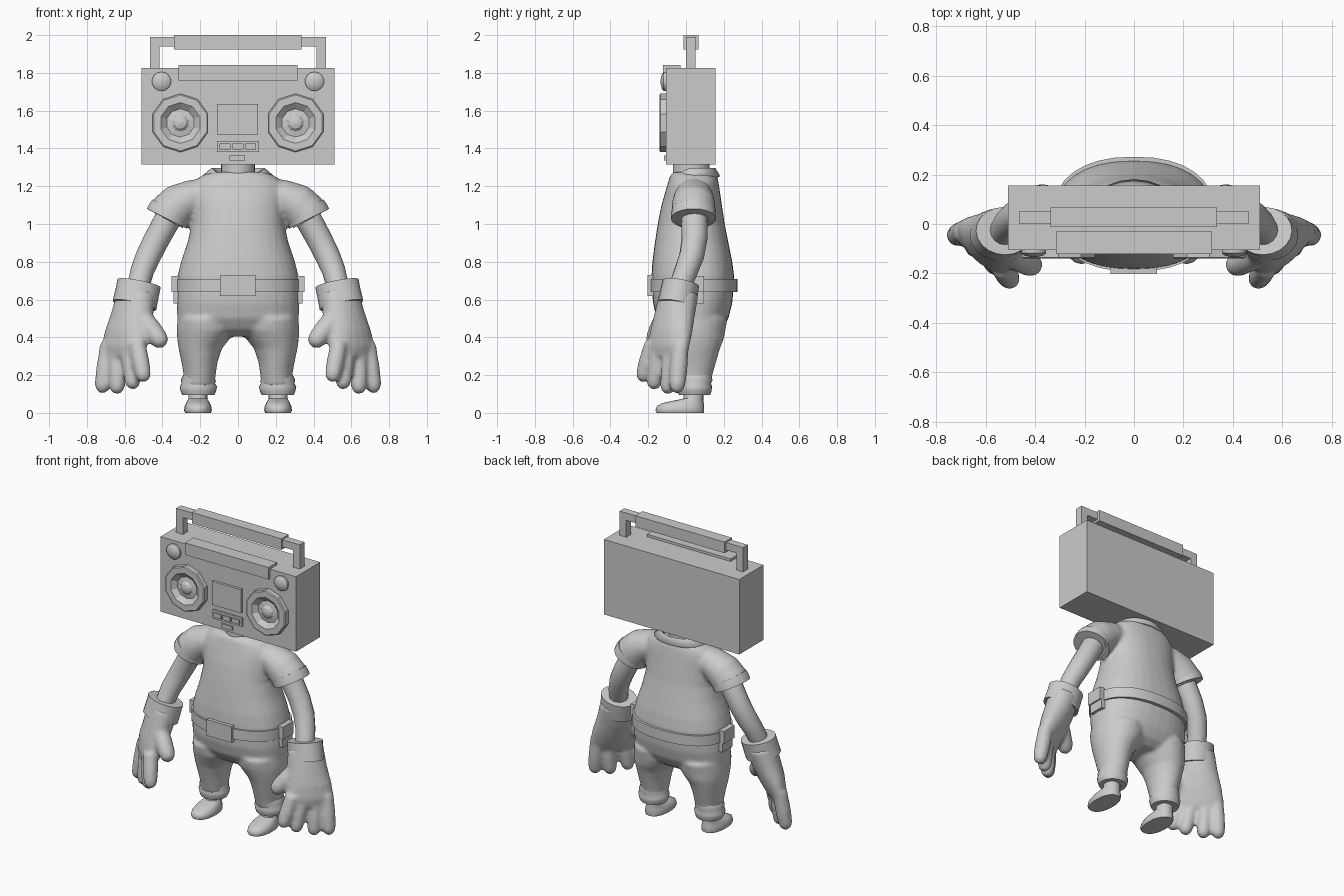
import bpy, bmesh, math
from mathutils import Vector

grey = bpy.data.materials.new("plain grey")
grey.diffuse_color = (0.6, 0.6, 0.6, 1)


def ring(z, x0, x1, y0, y1, n=24, e=2.0):
    """Horizontal superellipse ring filling the given bounds."""
    pts = []
    for i in range(n):
        a = 2 * math.pi * i / n
        c, s = math.cos(a), math.sin(a)
        u = math.copysign(abs(c) ** (2 / e), c)
        v = math.copysign(abs(s) ** (2 / e), s)
        pts.append(Vector(((x0 + x1) / 2 + u * (x1 - x0) / 2,
                           (y0 + y1) / 2 + v * (y1 - y0) / 2, z)))
    return pts


def tube(path, n=14, side=(0, 1, 0)):
    """Rings along a path of (x, y, z, radius along side, radius across)."""
    pts = [Vector(p[:3]) for p in path]
    rings = []
    for i, p in enumerate(path):
        t = (pts[min(i + 1, len(pts) - 1)] - pts[max(i - 1, 0)]).normalized()
        u = Vector(side)
        u = (u - t * u.dot(t)).normalized()
        v = t.cross(u)
        rings.append([pts[i] + u * p[3] * math.cos(2 * math.pi * k / n)
                      + v * p[4] * math.sin(2 * math.pi * k / n) for k in range(n)])
    return rings


def rounded(a, b, r):
    """Finger-like capsule path from a to b, tapering to a round tip."""
    a, b = Vector(a), Vector(b)
    d = (b - a).normalized()
    steps = [(a, r), (a.lerp(b, 0.5), r * 1.05), (b - d * r, r * 0.95),
             (b - d * r * 0.35, r * 0.75), (b, r * 0.25)]
    return tube([(*p, q, q) for p, q in steps], 12, (0.7, 0.7, 0))


def lathe(x, z, profile, n):
    """Rings of (radius, y) around an axis parallel to y."""
    return [[Vector((x + r * math.sin(2 * math.pi * k / n), y,
                     z + r * math.cos(2 * math.pi * k / n))) for k in range(n)]
            for r, y in profile]


def build(name, lofts, smooth=True, mirror=False, blend=0, angle=40):
    """One object out of capped lofts, optionally fused and mirrored."""
    bm = bmesh.new()
    for rings in lofts:
        vs = [[bm.verts.new(p) for p in r] for r in rings]
        n = len(vs[0])
        for a, b in zip(vs, vs[1:]):
            for k in range(n):
                bm.faces.new((a[k], a[(k + 1) % n], b[(k + 1) % n], b[k]))
        bm.faces.new(vs[0][::-1])
        bm.faces.new(vs[-1])
    return finish(name, bm, smooth, mirror, blend, angle)


def finish(name, bm, smooth=False, mirror=False, blend=0, angle=40):
    bmesh.ops.recalc_face_normals(bm, faces=bm.faces)
    me = bpy.data.meshes.new(name)
    bm.to_mesh(me)
    bm.free()
    me.materials.append(grey)
    ob = bpy.data.objects.new(name, me)
    bpy.context.collection.objects.link(ob)
    if smooth:
        bpy.ops.object.select_all(action='DESELECT')
        ob.select_set(True)
        bpy.context.view_layer.objects.active = ob
        if blend:
            bpy.ops.object.shade_smooth()
        else:
            bpy.ops.object.shade_smooth_by_angle(angle=math.radians(angle))
    if blend:
        m = ob.modifiers.new("fuse", 'REMESH')
        m.mode, m.voxel_size, m.use_smooth_shade = 'VOXEL', 0.012, True
        m = ob.modifiers.new("soften", 'SMOOTH')
        m.factor, m.iterations = 0.5, blend
    if mirror:
        m = ob.modifiers.new("mirror", 'MIRROR')
        m.use_clip = m.use_mirror_merge = False
    return ob


def box(name, x0, x1, y0, y1, z0, z1, mirror=False):
    bm = bmesh.new()
    bmesh.ops.create_cube(bm, size=1)
    for v in bm.verts:
        v.co = ((x0 + x1) / 2 + v.co.x * (x1 - x0), (y0 + y1) / 2 + v.co.y * (y1 - y0),
                (z0 + z1) / 2 + v.co.z * (z1 - z0))
    return finish(name, bm, mirror=mirror)


# Boombox head
box("radio_body", -0.51, 0.51, -0.105, 0.155, 1.315, 1.825)
box("handle_post", 0.415, 0.465, 0.0, 0.05, 1.82, 1.99, True)
box("handle_arm", 0.33, 0.416, 0.0, 0.05, 1.94, 1.99, True)
box("handle_grip", -0.338, 0.335, -0.012, 0.067, 1.925, 2.0)
box("tuner_bar", -0.315, 0.315, -0.122, -0.03, 1.76, 1.842)
box("tape_window", -0.11, 0.107, -0.122, -0.1, 1.475, 1.635)
box("button_panel", -0.11, 0.11, -0.115, -0.1, 1.38, 1.44)
for i in range(3):
    box("button", -0.097 + i * 0.068, -0.04 + i * 0.068, -0.124, -0.11, 1.395, 1.425)
box("small_button", -0.045, 0.036, -0.116, -0.1, 1.335, 1.362)
build("speaker", [lathe(0.305, 1.535, [(0.155, -0.1), (0.155, -0.135), (0.148, -0.14),
      (0.108, -0.14), (0.075, -0.112), (0.045, -0.118), (0.03, -0.132), (0.008, -0.137)], 10)],
      False, True)
build("knob", [lathe(0.405, 1.755, [(0.051, -0.1), (0.051, -0.118), (0.038, -0.128),
      (0.012, -0.134)], 14)], True, True)

# Neck and open collar
build("neck", [[ring(z, -0.09, 0.09, -0.07, 0.125) for z in (1.15, 1.32)]])
bm = bmesh.new()
rows = []
N = 20
for i in range(N + 1):
    a = math.radians(-84 + 348 * i / N)
    f = max(0, -math.sin(a)) ** 2
    c, s = math.cos(a), math.sin(a)
    rows.append([bm.verts.new((c * rx, 0.04 + s * ry, z - f * d)) for rx, ry, z, d in
                 ((0.11, 0.105, 1.265, 0.06), (0.14, 0.115, 1.29, 0.07), (0.185, 0.135, 1.25, 0.055))])
for a, b in zip(rows, rows[1:]):
    for k in range(2):
        bm.faces.new((a[k], b[k], b[k + 1], a[k + 1]))
collar = finish("collar", bm, True, angle=60)
m = collar.modifiers.new("thickness", 'SOLIDIFY')
m.thickness, m.offset = 0.014, 0

# Shirt: torso fused with both short sleeves
torso = [ring(z, -w, w, f, b, 32, 2.3) for z, w, f, b in (
    (0.65, 0.318, -0.18, 0.255), (0.72, 0.322, -0.183, 0.255), (0.8, 0.302, -0.178, 0.245),
    (0.9, 0.268, -0.165, 0.225), (1.0, 0.245, -0.15, 0.205), (1.1, 0.245, -0.13, 0.19),
    (1.17, 0.25, -0.11, 0.18), (1.22, 0.235, -0.095, 0.172), (1.255, 0.195, -0.085, 0.165),
    (1.275, 0.14, -0.065, 0.14))]
sleeves = [tube([(s * x, 0.04, z, r, q) for x, z, r, q in (
    (0.16, 1.155, 0.09, 0.09), (0.24, 1.14, 0.105, 0.095), (0.31, 1.105, 0.115, 0.112),
    (0.355, 1.06, 0.118, 0.116), (0.37, 1.035, 0.115, 0.115))], 20) for s in (1, -1)]
build("shirt", [torso] + sleeves, blend=5)
build("sleeve_cuff", [tube([(0.352, 0.04, 1.075, 0.116, 0.114), (0.366, 0.04, 1.05, 0.12, 0.118),
      (0.377, 0.04, 1.028, 0.12, 0.118), (0.3775, 0.04, 1.027, 0.1, 0.098),
      (0.37, 0.04, 1.04, 0.095, 0.093)], 20)], True, True)

# Arms
build("arm", [tube([(0.33, 0.04, 1.09, 0.07, 0.07), (0.375, 0.045, 1.02, 0.071, 0.07),
      (0.43, 0.045, 0.92, 0.068, 0.068), (0.475, 0.03, 0.83, 0.066, 0.066),
      (0.508, 0.0, 0.75, 0.062, 0.062), (0.53, -0.035, 0.66, 0.058, 0.058)], 16)], True, True)

# Gloves: palm, four fingers and thumb fused, with a crisp cuff
palm = tube([(0.535, -0.035, 0.64, 0.11, 0.096), (0.56, -0.06, 0.52, 0.126, 0.09),
             (0.588, -0.08, 0.42, 0.142, 0.08), (0.606, -0.095, 0.34, 0.15, 0.064),
             (0.613, -0.1, 0.29, 0.135, 0.045)], 18, (0.75, 0.66, 0))
fingers = [rounded(a, b, r) for a, b, r in (
    ((0.685, -0.03, 0.36), (0.722, -0.05, 0.105), 0.046),
    ((0.638, -0.07, 0.36), (0.64, -0.1, 0.1), 0.045),
    ((0.578, -0.13, 0.36), (0.553, -0.175, 0.125), 0.045),
    ((0.535, -0.175, 0.37), (0.495, -0.235, 0.165), 0.045),
    ((0.53, -0.1, 0.53), (0.39, -0.18, 0.355), 0.054))]
build("glove", [palm] + fingers, mirror=True, blend=4)
build("glove_cuff", [tube([(0.524, -0.028, 0.686, 0.098, 0.117), (0.533, -0.036, 0.64, 0.1, 0.116),
      (0.548, -0.05, 0.57, 0.1, 0.118)], 20)], True, True)

# Belt with buckle and side clips
build("belt", [[ring(z, -0.328, 0.328, -0.192, 0.272, 32, 2.3) for z in (0.64, 0.71)]])
box("buckle", -0.095, 0.093, -0.203, -0.15, 0.62, 0.73)
box("belt_pouch", 0.3, 0.352, -0.02, 0.095, 0.64, 0.725, True)
box("pouch_flap", 0.305, 0.342, -0.01, 0.095, 0.58, 0.645, True)

# Trousers: hips fused with both legs
hips = [ring(z, -w, w, f, b, 32, 2.3) for z, w, f, b in (
    (0.405, 0.2, -0.06, 0.14), (0.44, 0.27, -0.115, 0.19), (0.5, 0.322, -0.155, 0.225),
    (0.58, 0.325, -0.175, 0.245), (0.66, 0.32, -0.18, 0.252))]
legs = [[ring(z, *((a, b) if s > 0 else (-b, -a)), f, g) for z, a, b, f, g in (
    (0.14, 0.125, 0.29, -0.045, 0.13), (0.2, 0.118, 0.288, -0.06, 0.14),
    (0.27, 0.108, 0.3, -0.08, 0.16), (0.34, 0.085, 0.315, -0.1, 0.18),
    (0.39, 0.045, 0.322, -0.12, 0.2), (0.44, 0.005, 0.325, -0.14, 0.21),
    (0.5, 0.01, 0.32, -0.15, 0.22))] for s in (1, -1)]
build("trousers", [hips] + legs, blend=5)
build("trouser_cuff", [[ring(z, 0.21 - w, 0.21 + w, 0.045 - d, 0.045 + d) for z, w, d in (
    (0.097, 0.06, 0.06), (0.095, 0.085, 0.083), (0.115, 0.094, 0.09), (0.14, 0.099, 0.093),
    (0.155, 0.089, 0.087), (0.175, 0.092, 0.095), (0.2, 0.08, 0.09))]], True, True, angle=55)

# Shoes and ankles
build("shoe", [[ring(z, 0.212 - w, 0.212 + w, f, b, 20, 2.2) for z, w, f, b in (
    (0.0, 0.068, -0.155, 0.094), (0.012, 0.074, -0.162, 0.096), (0.035, 0.07, -0.155, 0.096),
    (0.052, 0.063, -0.125, 0.094), (0.064, 0.056, -0.07, 0.093), (0.075, 0.05, -0.015, 0.092),
    (0.13, 0.05, -0.008, 0.092))]], True, True, angle=50)
